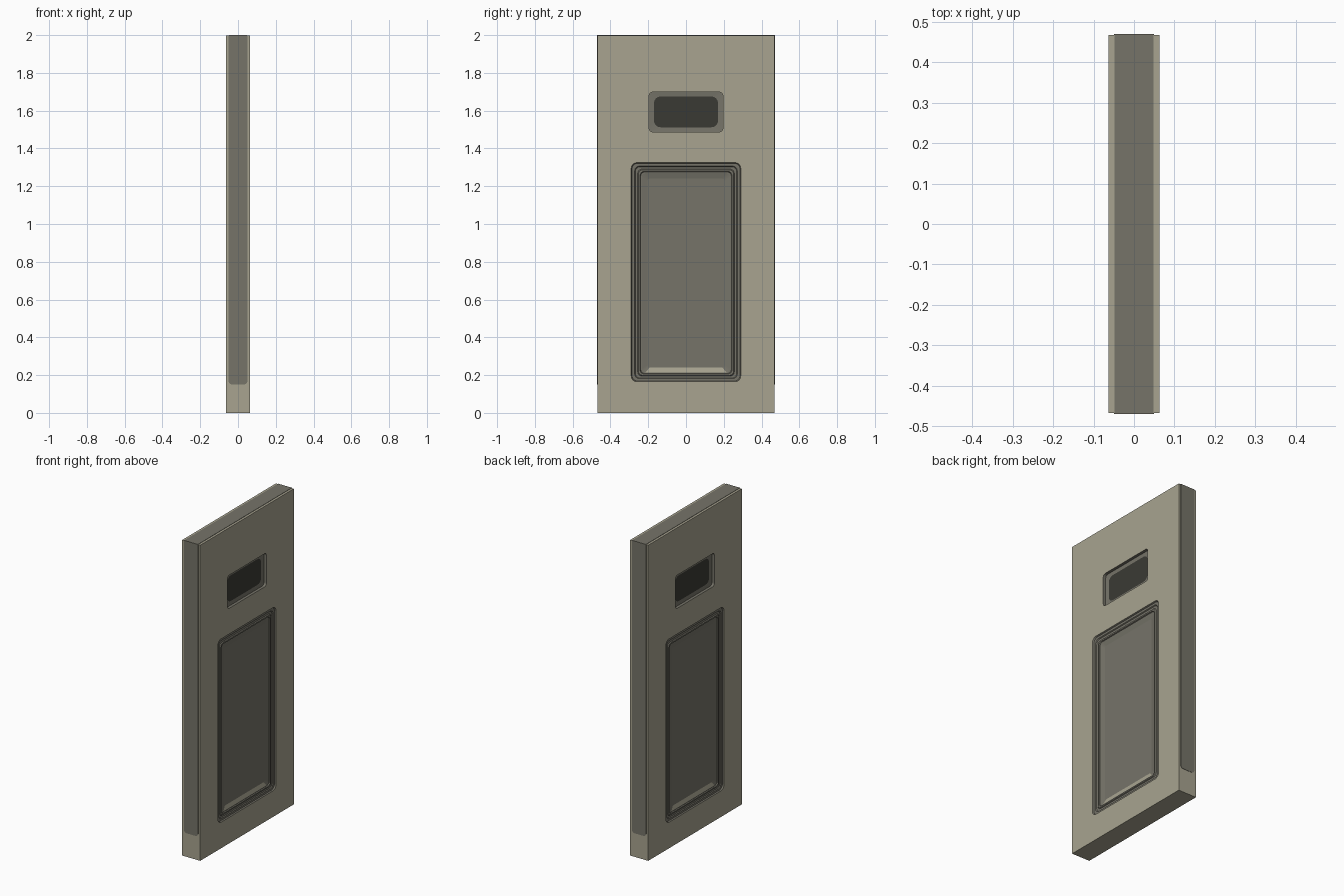
import bpy, bmesh, math
from mathutils import Vector

if "Cube" in bpy.data.objects:
    bpy.data.objects.remove(bpy.data.objects["Cube"])

X, Y, Z, SPLIT = 0.063, 0.468, 1.998, 1.41   # half thickness, half width, height, zone split


def material(name, rgb):
    m = bpy.data.materials.new(name)
    m.diffuse_color = (*rgb, 1)
    m.use_nodes = True
    m.node_tree.nodes["Principled BSDF"].inputs["Base Color"].default_value = m.diffuse_color
    return m


TAN = material("tan paint", (0.392, 0.371, 0.279))
GREY = material("grey paint", (0.181, 0.174, 0.141))
DARK = material("dark glass", (0.042, 0.042, 0.034))
MATS = [TAN, GREY, DARK]


def rounded(hw, z0, z1, r, n=5):
    """Rounded rectangle points (y, z), counter-clockwise, n per corner."""
    pts = []
    for k, (cy, cz) in enumerate([(hw - r, z1 - r), (-hw + r, z1 - r),
                                  (-hw + r, z0 + r), (hw - r, z0 + r)]):
        for i in range(n):
            a = math.pi / 2 * (k + i / (n - 1))
            pts.append((cy + r * math.cos(a), cz + r * math.sin(a)))
    return pts


def loft(bm, side, rings, cap):
    """Stepped rings (hw, z0, z1, r, depth, material), closed by a cap face."""
    prev = None
    for hw, z0, z1, r, d, mat in rings:
        ring = [bm.verts.new((side * (X - d), y * side, z)) for y, z in rounded(hw, z0, z1, r)]
        if prev:
            for i in range(len(ring)):
                j = (i + 1) % len(ring)
                f = bm.faces.new((prev[i], prev[j], ring[j], ring[i]))
                f.material_index = mat
                # tan ledge along the bottom of the inner panel
                if mat == 3:
                    low = max(v.co.z for v in f.verts) < 0.26 and \
                        max(v.co.y for v in f.verts) - min(v.co.y for v in f.verts) > 0.2
                    f.material_index = 0 if low else 1
        prev = ring
    bm.faces.new(prev).material_index = cap


def finish(bm, name, mats):
    bmesh.ops.remove_doubles(bm, verts=bm.verts, dist=1e-5)
    bmesh.ops.recalc_face_normals(bm, faces=bm.faces)
    me = bpy.data.meshes.new(name)
    bm.to_mesh(me)
    bm.free()
    for m in mats:
        me.materials.append(m)
    ob = bpy.data.objects.new(name, me)
    bpy.context.collection.objects.link(ob)
    return ob


# Door slab with moulded lower panel and recessed window on both sides
bm = bmesh.new()
moulding = [(0, 0, 0), (0.004, 0.008, 1), (0.018, 0.008, 1), (0.022, 0.013, 1),
            (0.034, 0.013, 1), (0.038, 0.008, 1), (0.047, 0.008, 1), (0.05, 0.014, 1),
            (0.056, 0.014, 1), (0.085, 0.02, 3)]
for s in (1, -1):
    panel = [(Y, 0, SPLIT, 0, 0, 0)]
    for inset, d, mat in moulding:
        panel.append((0.29 - inset, 0.165 + inset * 0.88, 1.325 - inset,
                      0.03 - inset * 0.2, d, mat))
    loft(bm, s, panel, 1)
    window = [(Y, SPLIT, Z, 0, 0, 0), (0.195, 1.488, 1.698, 0.018, 0, 0),
              (0.195, 1.488, 1.698, 0.018, 0.018, 1), (0.17, 1.512, 1.675, 0.035, 0.02, 1)]
    loft(bm, s, window, 2)
    # edges of the slab
    for z0, z1 in ((0, SPLIT), (SPLIT, Z)):
        bm.faces.new([bm.verts.new(c) for c in
                      ((-X, s * Y, z0), (X, s * Y, z0), (X, s * Y, z1), (-X, s * Y, z1))])
for z in (0, Z):
    bm.faces.new([bm.verts.new(c) for c in ((-X, -Y, z), (X, -Y, z), (X, Y, z), (-X, Y, z))])
finish(bm, "door_slab", MATS)


def plate(name, outline, push):
    """Thin grey plate extruded from an outline."""
    bm = bmesh.new()
    f = bm.faces.new([bm.verts.new(p) for p in outline])
    ext = bmesh.ops.extrude_face_region(bm, geom=[f])
    bmesh.ops.translate(bm, vec=Vector(push),
                        verts=[v for v in ext["geom"] if isinstance(v, bmesh.types.BMVert)])
    finish(bm, name, [GREY])


# Grey strips along both side edges, with rounded lower corners
for s, name in ((-1, "front_edge_strip"), (1, "back_edge_strip")):
    w, r, z0 = 0.05, 0.02, 0.15
    pts = [(-w, Z), (w, Z)]
    pts += [(w - r + r * math.cos(a), z0 + r - r * math.sin(a))
            for a in (math.pi / 8 * i for i in range(5))]
    pts += [(-x, z) for x, z in reversed(pts[2:])]
    plate(name, [(x, s * Y, z) for x, z in pts], (0, s * 0.002, 0))

# Grey strip on the top edge
e = Y + 0.002
plate("top_edge_strip", [(-0.048, -e, Z), (0.048, -e, Z), (0.048, e, Z), (-0.048, e, Z)],
      (0, 0, 0.002))
